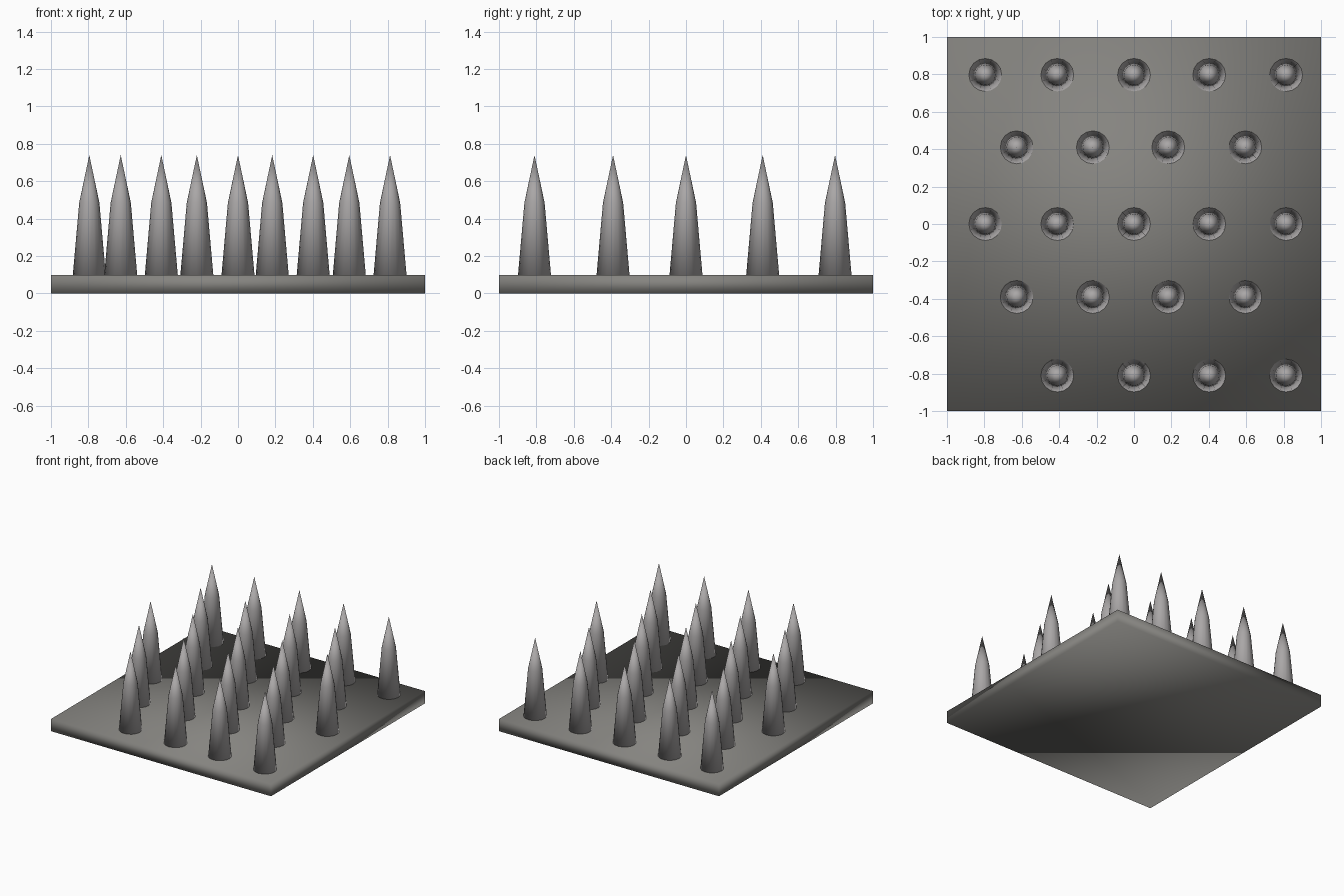
import bpy, bmesh, math

if "Cube" in bpy.data.objects:
    bpy.data.objects.remove(bpy.data.objects["Cube"])


def material(name, color):
    m = bpy.data.materials.new(name)
    m.diffuse_color = (*color, 1)
    m.use_nodes = True
    m.node_tree.nodes["Principled BSDF"].inputs["Base Color"].default_value = m.diffuse_color
    return m


plate_mat = material("dark_stone", (0.235, 0.23, 0.215))
spike_mat = material("dull_metal", (0.40, 0.385, 0.385))

# base plate, smooth shaded across its edges
bpy.ops.mesh.primitive_cube_add(size=1, location=(0, 0, 0.05))
plate = bpy.context.object
plate.name = "base_plate"
plate.scale = (2, 2, 0.1)
bpy.ops.object.transform_apply(location=False, rotation=False, scale=True)
bpy.ops.object.shade_smooth()
plate.data.materials.append(plate_mat)

# shared spike mesh: tapered shaft with a pointed tip and a closed base
SIDES = 16
PROFILE = [(0.088, 0.0), (0.054, 0.385)]
TIP = 0.64
bm = bmesh.new()
rings = [[bm.verts.new((r * math.cos(2 * math.pi * i / SIDES),
                        r * math.sin(2 * math.pi * i / SIDES), z))
          for i in range(SIDES)] for r, z in PROFILE]
tip = bm.verts.new((0, 0, TIP))
for i in range(SIDES):
    j = (i + 1) % SIDES
    bm.faces.new((rings[0][i], rings[0][j], rings[1][j], rings[1][i]))
    bm.faces.new((rings[1][i], rings[1][j], tip))
bm.faces.new(rings[0][::-1])
for f in bm.faces:
    f.smooth = True
spike_mesh = bpy.data.meshes.new("spike")
bm.to_mesh(spike_mesh)
bm.free()
spike_mesh.materials.append(spike_mat)

# staggered rows of spikes; one corner is left empty
wide = [-0.795, -0.41, 0.0, 0.402, 0.813]
narrow = [-0.627, -0.22, 0.183, 0.595]
rows = [(-0.81, wide[1:]), (-0.39, narrow), (0.0, wide),
        (0.41, narrow), (0.797, wide)]
for y, xs in rows:
    for x in xs:
        spike = bpy.data.objects.new("spike", spike_mesh)
        spike.location = (x, y, 0.1)
        bpy.context.collection.objects.link(spike)
